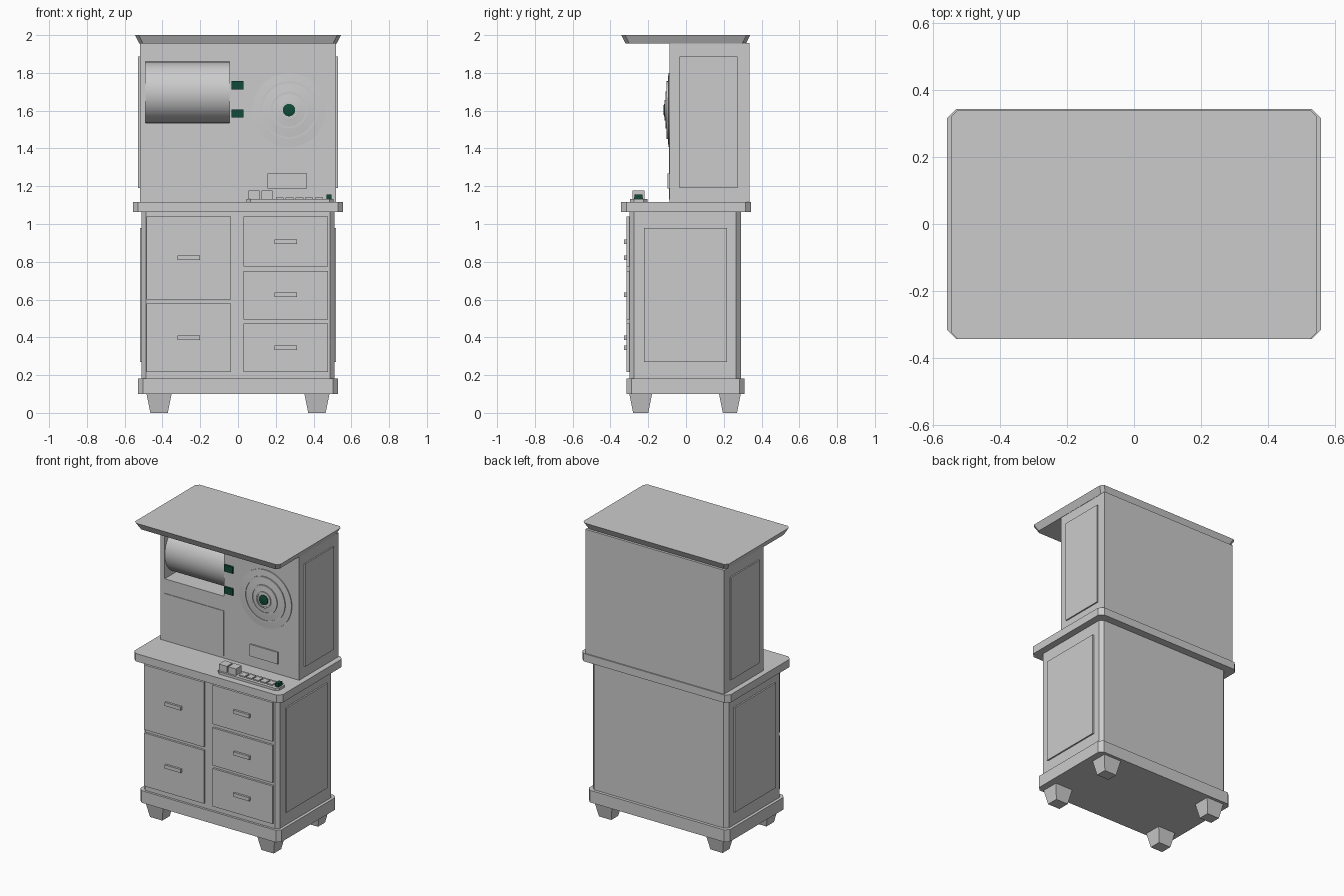
import bpy, bmesh, math
from mathutils import Matrix, Vector

if "Cube" in bpy.data.objects:
    bpy.data.objects.remove(bpy.data.objects["Cube"], do_unlink=True)


def material(name, rgb):
    m = bpy.data.materials.new(name)
    m.use_nodes = True
    m.diffuse_color = (*rgb, 1)
    bsdf = m.node_tree.nodes["Principled BSDF"]
    bsdf.inputs["Base Color"].default_value = (*rgb, 1)
    bsdf.inputs["Roughness"].default_value = 0.7
    return m


GREY = material("light grey", (0.6, 0.6, 0.6))
GREEN = material("dark green", (0.005, 0.07, 0.04))


def finish(bm, name, mat):
    bmesh.ops.recalc_face_normals(bm, faces=bm.faces[:])
    me = bpy.data.meshes.new(name)
    bm.to_mesh(me)
    bm.free()
    me.materials.append(mat)
    ob = bpy.data.objects.new(name, me)
    bpy.context.collection.objects.link(ob)
    return ob


def outline(x, y, c, inset):
    """Rectangle with corners cut by c, shrunk by inset."""
    x0, x1, y0, y1 = x[0] + inset, x[1] - inset, y[0] + inset, y[1] - inset
    if c == 0:
        return [(x0, y0), (x1, y0), (x1, y1), (x0, y1)]
    return [(x0 + c, y0), (x1 - c, y0), (x1, y0 + c), (x1, y1 - c),
            (x1 - c, y1), (x0 + c, y1), (x0, y1 - c), (x0, y0 + c)]


def block(name, x, y, z, cut=0, taper=0, mat=GREY):
    """Upright block; taper shrinks the bottom outline."""
    bm = bmesh.new()
    low = [bm.verts.new((*p, z[0])) for p in outline(x, y, cut, taper)]
    top = [bm.verts.new((*p, z[1])) for p in outline(x, y, cut, 0)]
    bm.faces.new(low)
    bm.faces.new(top)
    n = len(low)
    for i in range(n):
        j = (i + 1) % n
        bm.faces.new((low[i], low[j], top[j], top[i]))
    return finish(bm, name, mat)


def smooth(ob, angle=30):
    bpy.ops.object.select_all(action="DESELECT")
    ob.select_set(True)
    bpy.context.view_layer.objects.active = ob
    bpy.ops.object.shade_smooth_by_angle(angle=math.radians(angle))


# Lower cabinet, plinth, counter and roof
block("plinth", (-0.53, 0.53), (-0.315, 0.31), (0.10, 0.182), cut=0.026)
block("lower_cabinet", (-0.51, 0.51), (-0.30, 0.29), (0.182, 1.063), cut=0.024)
block("counter", (-0.557, 0.557), (-0.343, 0.343), (1.063, 1.116), cut=0.028)
block("roof", (-0.545, 0.545), (-0.343, 0.34), (1.955, 2.0), cut=0.02, taper=0.023)

# Tapered feet
for sx, side in ((-1, "right"), (1, "left")):
    for y, end in (((-0.30, -0.18), "front"), ((0.175, 0.29), "back")):
        x = sorted((sx * 0.352, sx * 0.484))
        block(f"{end}_{side}_foot", x, y, (0, 0.10), taper=0.02)

# Upper cabinet with a recess for the roller
FRONT = -0.087
upper = block("upper_cabinet", (-0.52, 0.52), (FRONT, 0.335), (1.116, 1.957))
cutter = block("recess_cutter", (-0.489, -0.045), (-0.3, 0.24), (1.535, 1.86))
cutter.hide_render = True
mod = upper.modifiers.new("recess", "BOOLEAN")
mod.operation = "DIFFERENCE"
mod.solver = "EXACT"
mod.object = cutter
bpy.context.view_layer.objects.active = upper
bpy.ops.object.modifier_apply(modifier=mod.name)
bpy.data.objects.remove(cutter, do_unlink=True)

# Roller lying in the recess
bm = bmesh.new()
bmesh.ops.create_cone(bm, cap_ends=True, segments=64, radius1=0.162, radius2=0.162,
                      depth=0.443, matrix=Matrix.Translation((-0.267, 0.076, 1.6975))
                      @ Matrix.Rotation(math.pi / 2, 4, "Y"))
smooth(finish(bm, "roller", GREY))

# Side panels
for sx, side in ((-1, "right"), (1, "left")):
    block(f"upper_{side}_panel", sorted((sx * 0.515, sx * 0.529)),
          (-0.034, 0.272), (1.19, 1.887))
    block(f"lower_{side}_panel", sorted((sx * 0.505, sx * 0.52)),
          (-0.222, 0.218), (0.27, 0.98))

# Drawers: column x range, then (bottom, top, handle height)
columns = {
    "right": ((-0.484, -0.037), [(0.60, 1.04, 0.822), (0.217, 0.578, 0.398)]),
    "left": ((0.03, 0.477), [(0.775, 1.04, 0.907), (0.495, 0.75, 0.625),
                             (0.217, 0.474, 0.344)]),
}
for side, (x, rows) in columns.items():
    mid = sum(x) / 2
    for i, (low, top, grip) in enumerate(rows, 1):
        block(f"{side}_drawer_{i}", x, (-0.314, -0.295), (low, top))
        block(f"{side}_handle_{i}", (mid - 0.06, mid + 0.06), (-0.328, -0.31),
              (grip - 0.012, grip + 0.012))

# Front plates and roller buttons
block("front_flap", (-0.489, -0.045), (FRONT - 0.004, FRONT + 0.01), (1.13, 1.437))
block("name_plate", (0.156, 0.366), (FRONT - 0.01, FRONT + 0.01), (1.187, 1.267))
for i, z in enumerate((1.585, 1.734), 1):
    block(f"roller_button_{i}", (-0.034, 0.029), (FRONT - 0.014, FRONT + 0.01),
          (z - 0.022, z + 0.022), mat=GREEN)


def turned(name, profile, mat):
    """Spin (radius, height) points into a disc facing the front."""
    bm = bmesh.new()
    vs = [bm.verts.new((r, 0, h)) for r, h in profile]
    es = [bm.edges.new(p) for p in zip(vs, vs[1:])]
    bmesh.ops.spin(bm, geom=vs + es, cent=(0, 0, 0), axis=(0, 0, 1),
                   angle=math.tau, steps=48)
    bmesh.ops.remove_doubles(bm, verts=bm.verts[:], dist=1e-5)
    bm.transform(Matrix.Translation((0.27, FRONT, 1.603))
                 @ Matrix.Rotation(math.pi / 2, 4, "X"))
    ob = finish(bm, name, mat)
    smooth(ob, 25)
    return ob


# Stepped dial with a coloured centre
turned("dial", [(0.196, -0.01), (0.196, 0.006), (0.153, 0.009), (0.153, 0.015),
                (0.142, 0.015), (0.142, 0.011), (0.098, 0.015), (0.098, 0.021),
                (0.086, 0.021), (0.086, 0.017), (0.054, 0.02), (0.054, 0.027),
                (0.045, 0.028), (0.045, 0.023), (0, 0.023)], GREY)
turned("dial_centre", [(0.033, 0.02), (0.033, 0.028), (0.026, 0.031), (0, 0.031)], GREEN)

# Control tray on the counter
block("control_tray", (0.045, 0.505), (-0.296, -0.204), (1.11, 1.132), cut=0.02)
for i, x in enumerate(((0.055, 0.114), (0.124, 0.182)), 1):
    block(f"large_key_{i}", x, (-0.283, -0.22), (1.13, 1.177))
for i in range(5):
    x = 0.2 + i * 0.052
    block(f"small_key_{i + 1}", (x, x + 0.042), (-0.275, -0.228), (1.13, 1.14))
block("green_key", (0.468, 0.494), (-0.272, -0.23), (1.13, 1.156), mat=GREEN)
